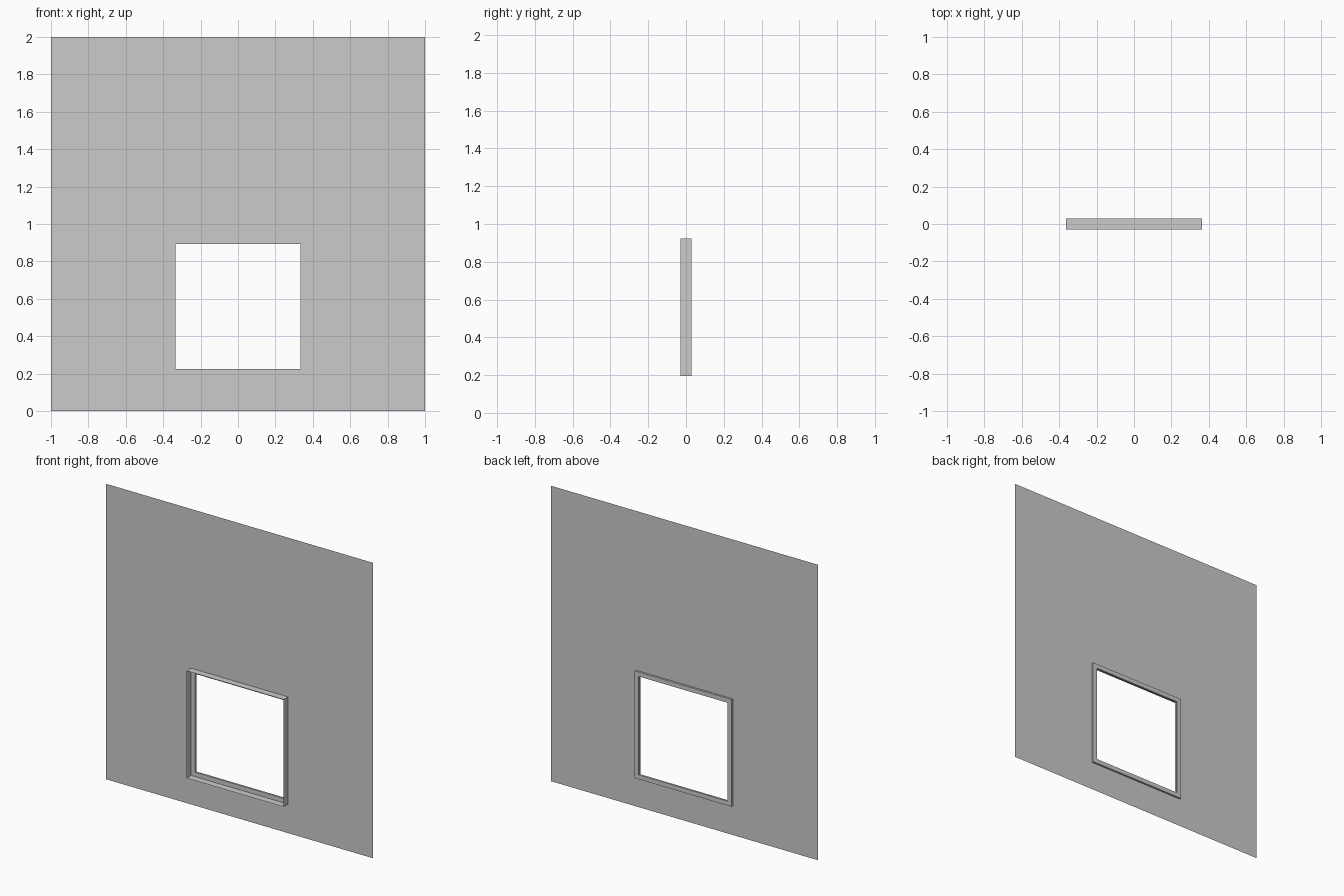
import bpy, bmesh

if "Cube" in bpy.data.objects:
    bpy.data.objects.remove(bpy.data.objects["Cube"])

WALL_Y, FRONT_Y, BACK_Y = 0.017, -0.03, 0.03
CZ = 0.559            # height of the opening's centre
INNER, OUTER = 0.333, 0.363


def square(bm, half, y, cz=CZ):
    """Four corner vertices of an upright square."""
    return [bm.verts.new((sx * half, y, cz + sz * half))
            for sx, sz in ((-1, -1), (1, -1), (1, 1), (-1, 1))]


def loft(name, rings):
    """Bridge consecutive square loops into one open strip."""
    bm = bmesh.new()
    loops = [square(bm, *r) for r in rings]
    for a, b in zip(loops, loops[1:]):
        for i in range(4):
            j = (i + 1) % 4
            bm.faces.new((a[i], a[j], b[j], b[i]))
    mesh = bpy.data.meshes.new(name)
    bm.to_mesh(mesh)
    bm.free()
    obj = bpy.data.objects.new(name, mesh)
    bpy.context.collection.objects.link(obj)
    return obj


# Paper-thin wall with a square window opening
loft("wall", [(1.0, WALL_Y, 1.0), (INNER, WALL_Y)])

# Window surround: open collar at the front, flat flange and reveal at the back
loft("window_frame", [(OUTER, FRONT_Y), (OUTER, BACK_Y),
                      (INNER, BACK_Y), (INNER, WALL_Y)])
